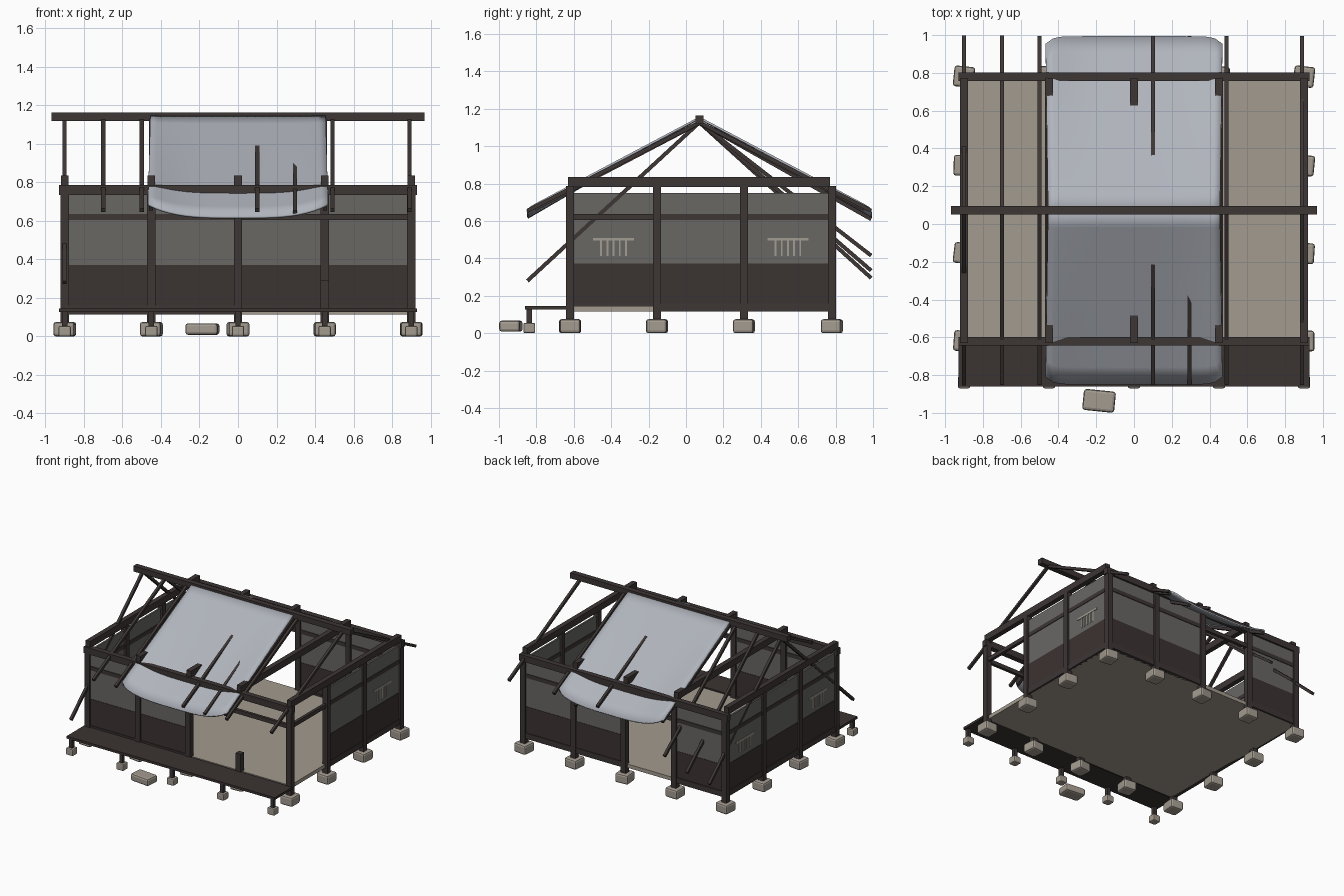
import bpy, bmesh, math, random
from mathutils import Vector, Matrix

if "Cube" in bpy.data.objects:
    bpy.data.objects.remove(bpy.data.objects["Cube"])

random.seed(4)


def material(name, rgb):
    m = bpy.data.materials.new(name)
    lin = [((c / 255 + 0.055) / 1.055) ** 2.4 for c in rgb]
    m.diffuse_color = (*lin, 1)
    m.use_nodes = True
    m.node_tree.nodes["Principled BSDF"].inputs["Base Color"].default_value = m.diffuse_color
    return m


WOOD = material("dark timber", (61, 54, 53))
BOARD = material("dark boarding", (59, 51, 50))
PLASTER = material("grey plaster", (104, 103, 100))
TAN = material("straw floor", (163, 155, 142))
LATTICE = material("pale lattice", (163, 157, 146))
STONE = material("foundation stone", (163, 155, 144))
ROOF = material("roof sheet", (176, 180, 188))


def finish(bm, name, mat):
    me = bpy.data.meshes.new(name)
    bm.to_mesh(me)
    bm.free()
    ob = bpy.data.objects.new(name, me)
    bpy.context.collection.objects.link(ob)
    me.materials.append(mat)
    return ob


def box(name, mat, x0, x1, y0, y1, z0, z1, bevel=0, turn=0):
    bm = bmesh.new()
    size = Matrix.Diagonal((x1 - x0, y1 - y0, z1 - z0, 1))
    bmesh.ops.create_cube(bm, size=1, matrix=Matrix.Rotation(turn, 4, 'Z') @ size)
    if bevel:
        bmesh.ops.bevel(bm, geom=bm.edges[:], offset=bevel, segments=2,
                        affect='EDGES', profile=0.5)
    ob = finish(bm, name, mat)
    ob.location = ((x0 + x1) / 2, (y0 + y1) / 2, (z0 + z1) / 2)
    return ob


def strut(name, a, b, w):
    """Square timber running from a to b."""
    a, b = Vector(a), Vector(b)
    d = b - a
    bm = bmesh.new()
    bmesh.ops.create_cube(bm, size=1, matrix=Matrix.Diagonal((w, w, d.length, 1)))
    ob = finish(bm, name, WOOD)
    ob.rotation_mode = 'QUATERNION'
    ob.rotation_quaternion = d.to_track_quat('Z', 'X')
    ob.location = (a + b) / 2
    return ob


XS = [-0.9, -0.45, 0, 0.45, 0.9]
F, B = -0.62, 0.78
YS = [F, -0.155, 0.31, B]
RY = 0.072

# Perimeter posts on stones; one front post is snapped off short
for x in XS:
    for y in YS:
        if abs(x) < 0.8 and y not in (F, B):
            continue
        top = 0.29 if (x, y) == (0.45, F) else 0.785
        box("post", WOOD, x - 0.022, x + 0.022, y - 0.022, y + 0.022, 0.06, top)
        box("foundation_stone", STONE, x - 0.055, x + 0.055, y - 0.055, y + 0.055,
            0, 0.075, 0.014, random.uniform(-0.15, 0.15))

# Floor and veranda
box("floor", TAN, -0.9, 0.9, F, B, 0.115, 0.145)
box("veranda_deck", BOARD, -0.93, 0.93, -0.86, F - 0.015, 0.127, 0.146)
for x in XS:
    box("veranda_leg", WOOD, x - 0.014, x + 0.014, -0.852, -0.824, 0.05, 0.13)
    box("veranda_stone", STONE, x - 0.032, x + 0.032, -0.87, -0.806, 0, 0.055, 0.009)
box("stepping_stone", STONE, -0.27, -0.1, -0.992, -0.88, 0.008, 0.068, 0.015, -0.1)


def span(name, mat, along_x, at, a, b, half, z0, z1):
    """Box spanning a..b along x (at a fixed y) or along y (at a fixed x)."""
    if along_x:
        return box(name, mat, a, b, at - half, at + half, z0, z1)
    return box(name, mat, at - half, at + half, a, b, z0, z1)


def wall(along_x, at, stops, filled, lattices=()):
    """Row of bays: filled ones get boarding below and plaster above."""
    for i, (a, b) in enumerate(zip(stops, stops[1:])):
        span("wall_rail", WOOD, along_x, at, a, b, 0.012, 0.605, 0.637)
        if i in filled:
            span("sill", WOOD, along_x, at, a, b, 0.016, 0.115, 0.16)
            span("lower_boarding", BOARD, along_x, at, a, b, 0.010, 0.155, 0.372)
            span("plaster_panel", PLASTER, along_x, at, a, b, 0.007, 0.372, 0.75)
        if i in lattices:
            m = (a + b) / 2
            span("lattice_rail", LATTICE, along_x, at, m - 0.11, m + 0.11, 0.012, 0.495, 0.51)
            for k in range(-2, 3):
                c = m + k * 0.033
                span("lattice_bar", LATTICE, along_x, at, c - 0.005, c + 0.005,
                     0.011, 0.412, 0.5)


wall(True, F, XS, {0, 1})
wall(True, B, XS, {0, 2, 3})
wall(False, -0.9, YS, {0, 1, 2}, {0, 2})
wall(False, 0.9, YS, {1, 2}, {2})

# Wall plates along front and back, tie beams across
for y in (F, B):
    box("wall_plate", WOOD, -0.93, 0.93, y - 0.022, y + 0.022, 0.735, 0.787)
for x in XS:
    box("tie_beam", WOOD, x - 0.02, x + 0.02, F - 0.01, B - 0.01, 0.782, 0.835)

# Ridge beam and rafters, several of them fallen
box("ridge_beam", WOOD, -0.97, 0.97, RY - 0.022, RY + 0.022, 1.118, 1.163)
front = {-0.9: 0.28, -0.7: 0.655, -0.5: 0.655, 0.1: 0.655, 0.295: 0.645,
         0.49: 0.655, 0.89: 0.655}
back = {-0.9: 0.295, -0.7: 0.335, -0.5: 0.415, 0.1: 0.655, 0.295: 0.61,
        0.49: 0.655, 0.89: 0.655}
for ends, y in ((front, -0.848), (back, 0.99)):
    for x, z in ends.items():
        strut("rafter", (x, RY, 1.127), (x, y, z), 0.021)

# Two sagging roof sheets with raised sides and rounded eave corners
NU, NV = 24, 10
for side, name in ((-1, "front_roof_sheet"), (1, "back_roof_sheet")):
    bm = bmesh.new()
    rows = []
    for j in range(NV + 1):
        v = j / NV
        row = []
        for i in range(NU + 1):
            u = -1 + 2 * i / NU
            reach = 0.922 - 0.04 * abs(u) ** 14
            z = 1.158 - 0.535 * v + 0.068 * v * abs(u) ** 3.5
            row.append(bm.verts.new((u * (0.455 + 0.013 * v), RY + side * reach * v, z)))
        rows.append(row)
    for r, s in zip(rows, rows[1:]):
        for i in range(NU):
            bm.faces.new((r[i], r[i + 1], s[i + 1], s[i]))
    bmesh.ops.recalc_face_normals(bm, faces=bm.faces[:])
    if sum(f.normal.z for f in bm.faces) < 0:
        bmesh.ops.reverse_faces(bm, faces=bm.faces[:])
    ob = finish(bm, name, ROOF)
    mod = ob.modifiers.new("thickness", 'SOLIDIFY')
    mod.thickness = 0.012
    mod.offset = -1
    for p in ob.data.polygons:
        p.use_smooth = True
    # Timber edge strips under the sheet sides
    for x in (-0.452, 0.452):
        strut("edge_rafter", (x, RY, 1.125), (x, RY + side * 0.88, 0.665), 0.022)
